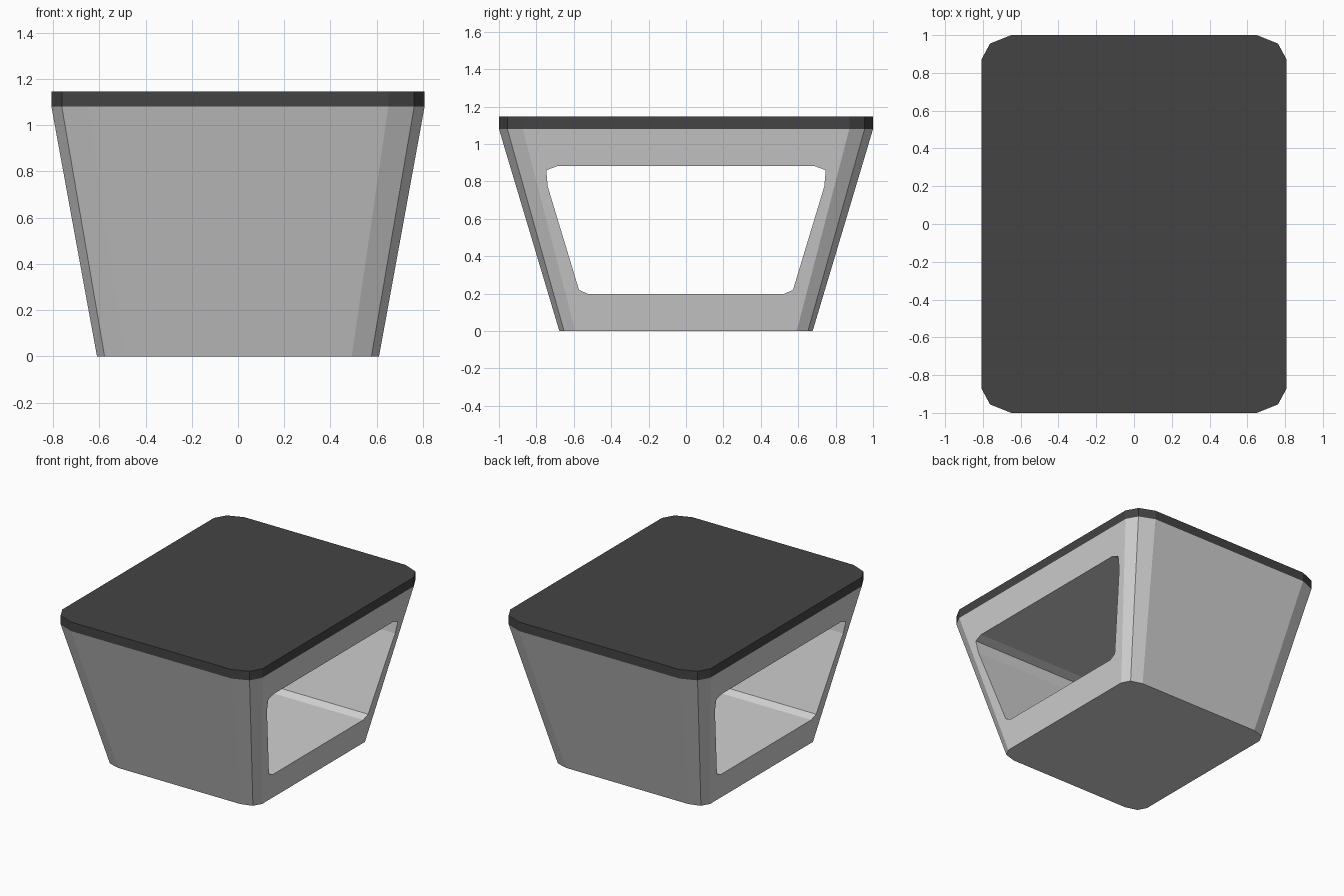
import bpy, bmesh

if "Cube" in bpy.data.objects:
    bpy.data.objects.remove(bpy.data.objects["Cube"])


def material(name, value):
    mat = bpy.data.materials.new(name)
    mat.diffuse_color = (value, value, value, 1)
    mat.use_nodes = True
    mat.node_tree.nodes["Principled BSDF"].inputs["Base Color"].default_value = mat.diffuse_color
    return mat


def loft(name, lower, upper, mat):
    """Closed solid between two matching outlines of 3D points."""
    bm = bmesh.new()
    a = [bm.verts.new(p) for p in lower]
    b = [bm.verts.new(p) for p in upper]
    n = len(a)
    bm.faces.new(a[::-1])
    bm.faces.new(b)
    for i in range(n):
        j = (i + 1) % n
        bm.faces.new((a[i], a[j], b[j], b[i]))
    bmesh.ops.recalc_face_normals(bm, faces=bm.faces[:])
    mesh = bpy.data.meshes.new(name)
    bm.to_mesh(mesh)
    bm.free()
    mesh.materials.append(mat)
    obj = bpy.data.objects.new(name, mesh)
    bpy.context.collection.objects.link(obj)
    return obj


def outline(corner, z):
    """Mirror one corner profile into a full rounded rectangle."""
    c = corner
    pts = c + [(-x, y) for x, y in c[::-1]]
    pts += [(-x, -y) for x, y in c] + [(x, -y) for x, y in c[::-1]]
    return [(x, y, z) for x, y in pts]


grey = material("light_grey", 0.64)
dark = material("dark_grey", 0.057)

top_corner = [(0.807, 0.873), (0.762, 0.955), (0.65, 1.0)]
base_corner = [(0.61, 0.592), (0.577, 0.652), (0.492, 0.677)]

# Tapered body
body = loft("body", outline(base_corner, 0), outline(top_corner, 1.08), grey)

# Table top slab
loft("top_slab", outline(top_corner, 1.08), outline(top_corner, 1.146), dark)

# Straight opening running through the body from side to side
half = [(0.52, 0.197), (0.572, 0.22), (0.739, 0.772), (0.747, 0.86), (0.688, 0.882)]
ring = half + [(-y, z) for y, z in half[::-1]]
cutter = loft("opening_cutter", [(-1.2, y, z) for y, z in ring],
              [(1.2, y, z) for y, z in ring], grey)
cutter.hide_render = True

mod = body.modifiers.new("opening", 'BOOLEAN')
mod.operation = 'DIFFERENCE'
mod.solver = 'EXACT'
mod.object = cutter
bpy.context.view_layer.objects.active = body
body.select_set(True)
bpy.ops.object.modifier_apply(modifier=mod.name)
bpy.data.objects.remove(cutter, do_unlink=True)
